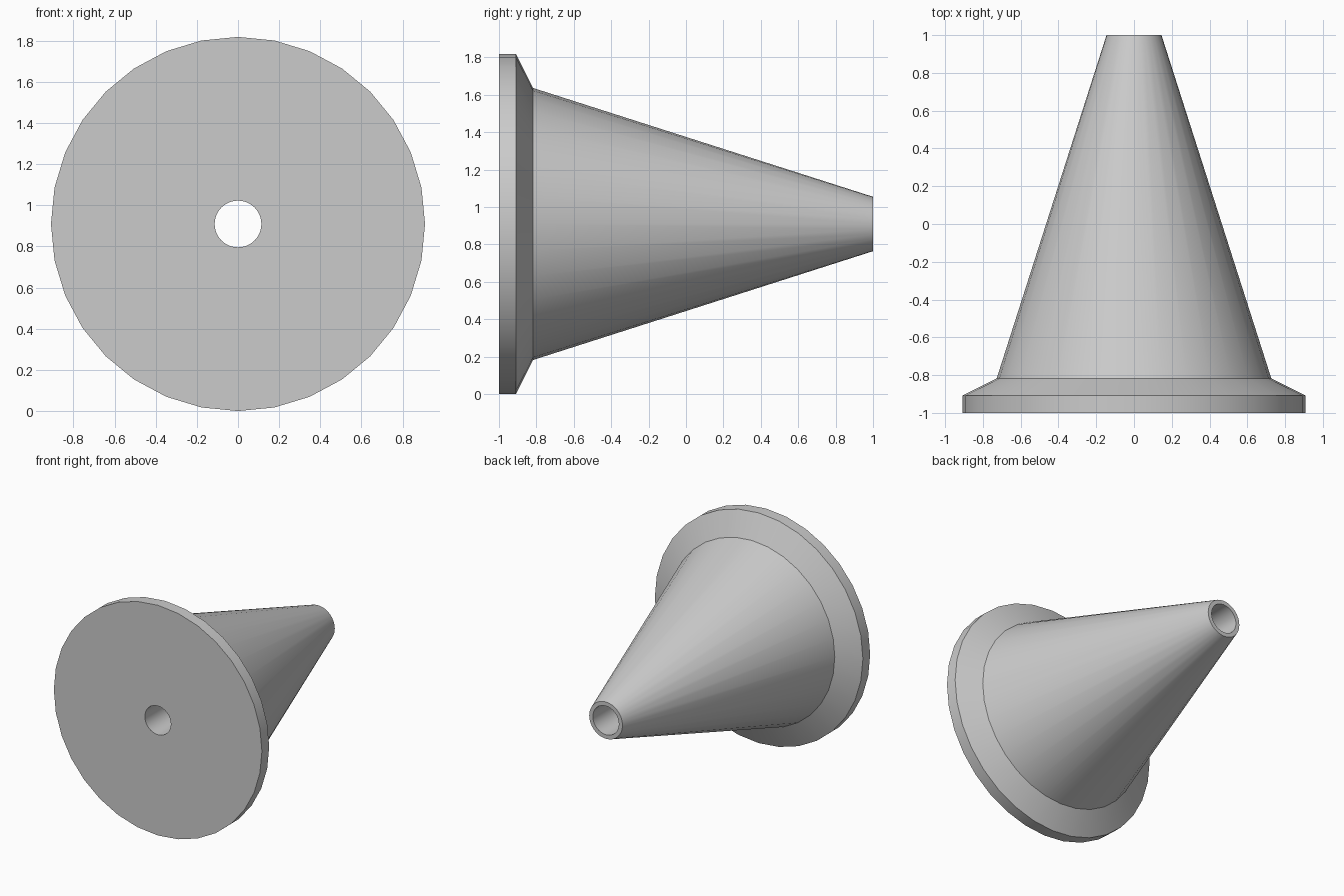
import bpy, bmesh, math
from mathutils import Matrix

cube = bpy.data.objects.get("Cube")
if cube:
    bpy.data.objects.remove(cube, do_unlink=True)

U = 1 / 11          # model unit
SIDES = 32
AXIS_Z = 10 * U     # height of the horizontal axis

# Plain grey material
grey = bpy.data.materials.new("plain_grey")
grey.use_nodes = True
colour = (0.6, 0.6, 0.6, 1)
grey.diffuse_color = colour
grey.node_tree.nodes["Principled BSDF"].inputs["Base Color"].default_value = colour

# Closed section (radius, y): flange, sloped collar, cone, straight bore
section = [(1.25, -11), (10, -11), (10, -10), (8, -9), (1.6, 11), (1.25, 11)]

# Revolve the section around the y axis
bm = bmesh.new()
rings = []
for i in range(SIDES):
    turn = Matrix.Rotation(math.tau * i / SIDES, 4, 'Y')
    ring = []
    for r, y in section:
        v = bm.verts.new((r * U, y * U, 0))
        v.co = turn @ v.co
        v.co.z += AXIS_Z
        ring.append(v)
    rings.append(ring)
for i, a in enumerate(rings):
    b = rings[(i + 1) % SIDES]
    for j in range(len(section)):
        k = (j + 1) % len(section)
        bm.faces.new((a[j], a[k], b[k], b[j]))
bmesh.ops.recalc_face_normals(bm, faces=bm.faces)

mesh = bpy.data.meshes.new("flanged_cone_nozzle")
bm.to_mesh(mesh)
bm.free()
mesh.materials.append(grey)
nozzle = bpy.data.objects.new("flanged_cone_nozzle", mesh)
bpy.context.collection.objects.link(nozzle)

# Smooth round walls, crisp rims
bpy.ops.object.select_all(action='DESELECT')
nozzle.select_set(True)
bpy.context.view_layer.objects.active = nozzle
bpy.ops.object.shade_smooth_by_angle(angle=math.radians(20))
